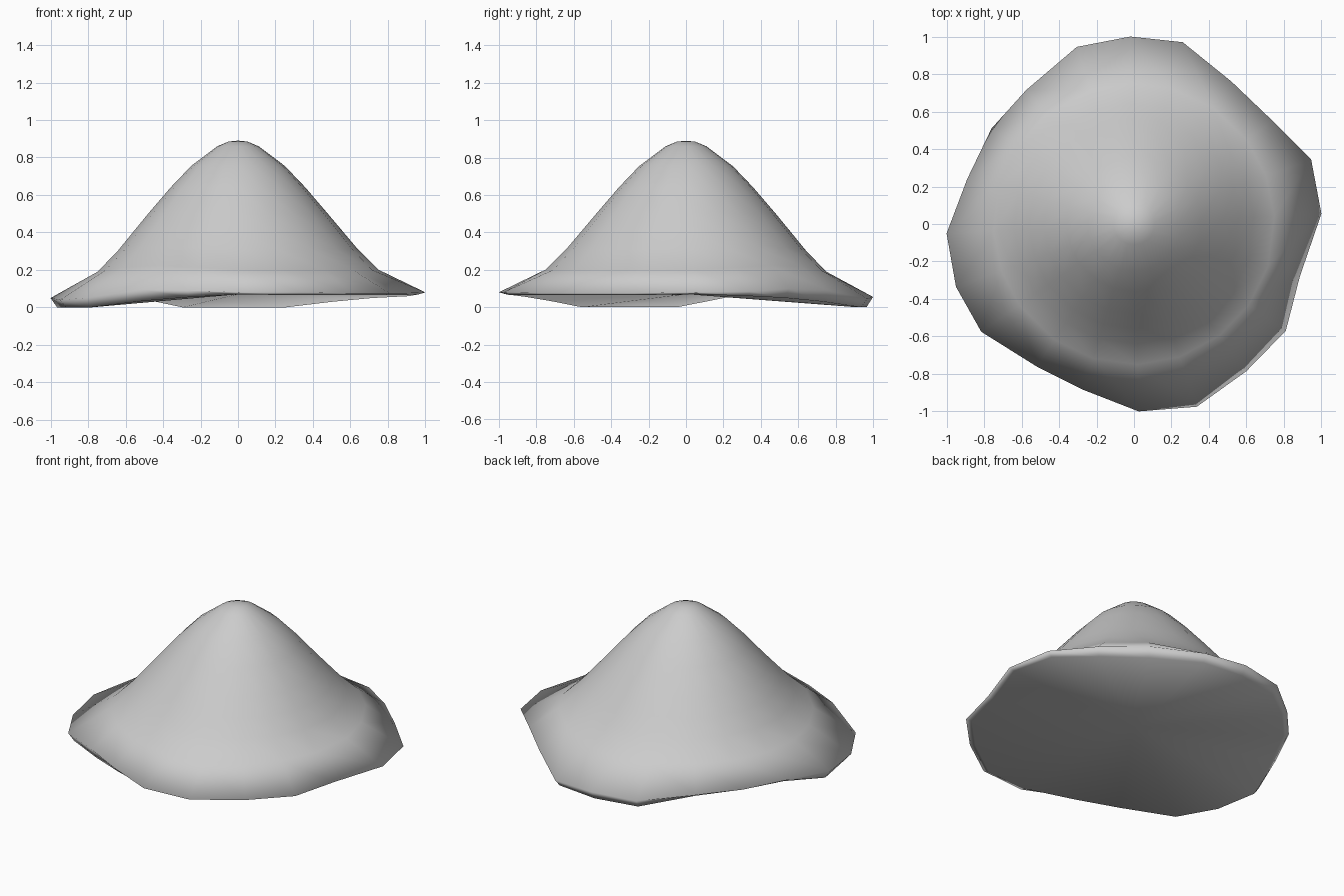
import bpy, bmesh, math

if "Cube" in bpy.data.objects:
    bpy.data.objects.remove(bpy.data.objects["Cube"])

# Rim outline: x, y, height of upper edge, height of lower edge
RIM = [
    (1.00, .055, .08, .07), (.945, .345, .085, .06), (.74, .55, .10, .05),
    (.52, .76, .09, .03), (.26, .97, .045, .0), (-.02, 1.0, .055, .0),
    (-.305, .945, .05, .0), (-.575, .715, .075, .055), (-.76, .51, .08, .065),
    (-.89, .24, .075, .055), (-1.0, -.05, .05, .0), (-.95, -.335, .04, .0),
    (-.815, -.575, .05, .0), (-.52, -.76, .095, .035), (-.27, -.885, .09, .055),
    (.025, -1.0, .08, .07), (.335, -.975, .08, .065), (.60, -.785, .075, .065),
    (.81, -.57, .075, .065), (.885, -.28, .075, .065),
]
# Mound profile: radius, height
PROFILE = [(.05, .885), (.11, .86), (.25, .755), (.36, .64), (.48, .50),
           (.56, .405), (.64, .31), (.75, .20)]


def gap(a, b):
    return abs((a - b + math.pi) % (2 * math.pi) - math.pi)


bm = bmesh.new()
n = len(RIM)
angles = [math.atan2(p[1], p[0]) for p in RIM]

# Domed rings, a little fuller along two sides, lower toward the left and back
rings = []
for r, z in PROFILE:
    ring = []
    for a in angles:
        t = max(0, (r - .5) / .25)
        full = sum(math.exp(-(gap(a, math.radians(d)) / .4) ** 2) for d in (42, 233))
        low = sum(math.exp(-(gap(a, math.radians(d)) / .4) ** 2) for d in (90, 180))
        ring.append(bm.verts.new((r * math.cos(a), r * math.sin(a),
                                  z + t * (.025 * full - .01 * low))))
    rings.append(ring)

# Brim: upper edge, then lower edge tucked slightly inward
rings.append([bm.verts.new((x, y, top)) for x, y, top, low in RIM])
rings.append([bm.verts.new((x * .965, y * .965, low)) for x, y, top, low in RIM])

apex = bm.verts.new((0, 0, .89))
base = bm.verts.new((0, 0, .07))
for i in range(n):
    j = (i + 1) % n
    bm.faces.new((apex, rings[0][i], rings[0][j]))
    for a, b in zip(rings, rings[1:]):
        bm.faces.new((a[i], b[i], b[j], a[j]))
    bm.faces.new((base, rings[-1][j], rings[-1][i]))
bmesh.ops.recalc_face_normals(bm, faces=bm.faces)
for f in bm.faces:
    f.smooth = True

mesh = bpy.data.meshes.new("mound")
bm.to_mesh(mesh)
bm.free()
bpy.context.collection.objects.link(bpy.data.objects.new("mound", mesh))
